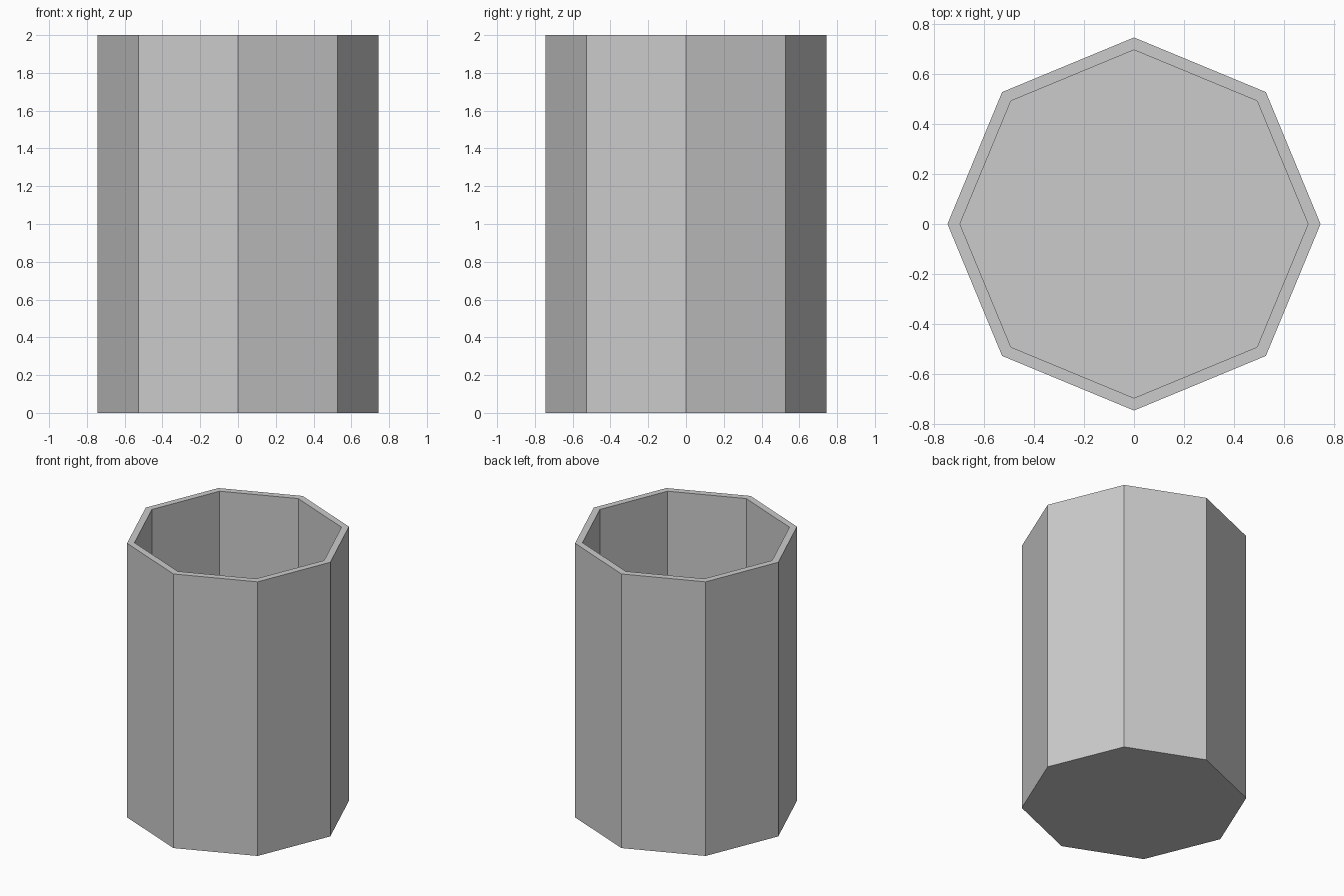
import bpy, bmesh
from math import cos, sin, tau

if "Cube" in bpy.data.objects:
    bpy.data.objects.remove(bpy.data.objects["Cube"])

SIDES = 8
OUTER, INNER = 0.745, 0.695
HEIGHT, FLOOR = 2.0, 0.05

bm = bmesh.new()


def ring(radius, z):
    return [bm.verts.new((radius * cos(tau * i / SIDES), radius * sin(tau * i / SIDES), z))
            for i in range(SIDES)]


# Profile from outer base, up over the rim, down to the inner floor
rings = [ring(r, z) for r, z in ((OUTER, 0), (OUTER, HEIGHT), (INNER, HEIGHT), (INNER, FLOOR))]
for a, b in zip(rings, rings[1:]):
    for i in range(SIDES):
        j = (i + 1) % SIDES
        bm.faces.new((a[i], a[j], b[j], b[i]))

# Underside and inner floor
bm.faces.new(rings[0][::-1])
bm.faces.new(rings[-1])
bmesh.ops.recalc_face_normals(bm, faces=bm.faces)

mesh = bpy.data.meshes.new("octagonal_container")
bm.to_mesh(mesh)
bm.free()
bpy.context.collection.objects.link(bpy.data.objects.new("octagonal_container", mesh))
